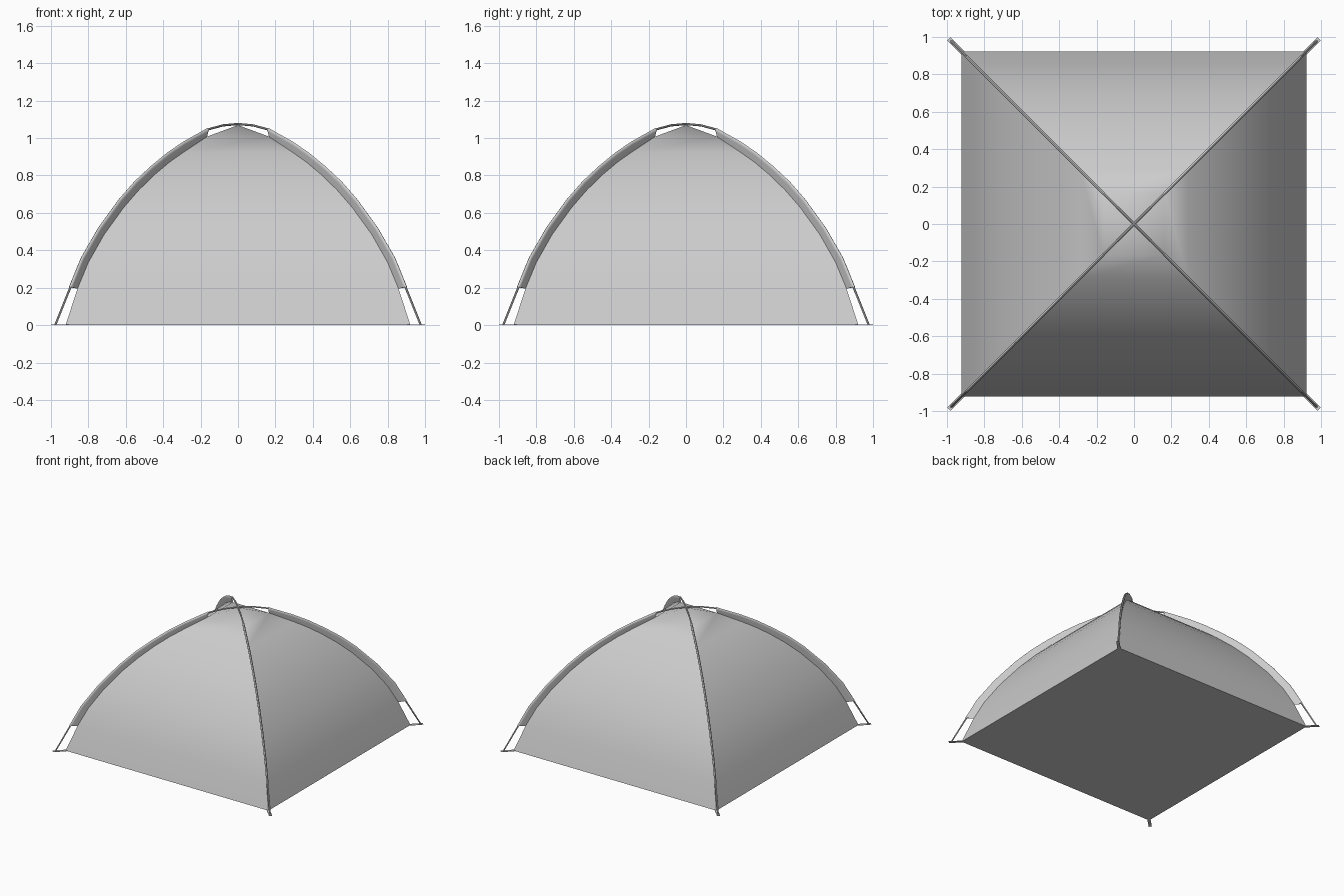
import bpy, bmesh, math
from mathutils import Vector

if "Cube" in bpy.data.objects:
    bpy.data.objects.remove(bpy.data.objects["Cube"])

# (half width, height) of the canopy corner seam, and of the pole above it
SEAM = [(0.922, 0), (0.858, 0.195), (0.80, 0.335), (0.715, 0.485), (0.61, 0.63),
        (0.53, 0.722), (0.445, 0.805), (0.365, 0.872), (0.29, 0.925), (0.165, 1.008), (0, 1.069)]
POLE = [(0.977, 0), (0.896, 0.203), (0.834, 0.355), (0.742, 0.515), (0.632, 0.667),
        (0.548, 0.763), (0.46, 0.845), (0.375, 0.915), (0.292, 0.972), (0.162, 1.046),
        (0.08, 1.068), (0, 1.075)]
CORNERS = [(1, -1), (1, 1), (-1, 1), (-1, -1)]


def finish(name, bm, angle=40):
    bmesh.ops.remove_doubles(bm, verts=bm.verts, dist=1e-5)
    bmesh.ops.recalc_face_normals(bm, faces=bm.faces)
    me = bpy.data.meshes.new(name)
    bm.to_mesh(me)
    bm.free()
    ob = bpy.data.objects.new(name, me)
    bpy.context.collection.objects.link(ob)
    bpy.ops.object.select_all(action='DESELECT')
    ob.select_set(True)
    bpy.context.view_layer.objects.active = ob
    bpy.ops.object.shade_smooth_by_angle(angle=math.radians(angle))
    return ob


def bridge(bm, a, b, closed=True):
    n = len(a)
    for i in range(n if closed else n - 1):
        j = (i + 1) % n
        bm.faces.new((a[i], a[j], b[j], b[i]))


# canopy: stacked square rings up to a peak, with the floor closed
bm = bmesh.new()
rings = [[bm.verts.new((sx * w, sy * w, z)) for sx, sy in CORNERS] for w, z in SEAM[:-1]]
for a, b in zip(rings, rings[1:]):
    bridge(bm, a, b)
peak = bm.verts.new((0, 0, SEAM[-1][1]))
for i in range(4):
    bm.faces.new((rings[-1][i], rings[-1][(i + 1) % 4], peak))
bm.faces.new(rings[0][::-1])
finish("canopy", bm)

# two crossing bent poles
for k, s in enumerate((1, -1)):
    path = [(w, z) for w, z in POLE] + [(-w, z) for w, z in POLE[-2::-1]]
    side = Vector((-s, 1, 0)).normalized()
    bm = bmesh.new()
    loops = []
    for i, (w, z) in enumerate(path):
        p, q = path[max(i - 1, 0)], path[min(i + 1, len(path) - 1)]
        tan = Vector((q[0] - p[0], s * (q[0] - p[0]), q[1] - p[1])).normalized()
        up = side.cross(tan)
        c = Vector((w, s * w, z))
        ring = []
        for j in range(8):
            t = math.tau * j / 8
            v = c + 0.006 * (math.cos(t) * side + math.sin(t) * up)
            v.z = max(v.z, 0)
            ring.append(bm.verts.new(v))
        loops.append(ring)
    for a, b in zip(loops, loops[1:]):
        bridge(bm, a, b)
    bm.faces.new(loops[0])
    bm.faces.new(loops[-1][::-1])
    finish(f"pole_{k + 1}", bm)

# teardrop fabric sleeves joining each seam to its pole, and flat corner straps
for k, (sx, sy) in enumerate(CORNERS):
    side = Vector((-sy, sx, 0)).normalized()
    bm = bmesh.new()
    rows = []
    for (w0, z0), (w1, z1) in zip(SEAM[1:-1], POLE[1:-2]):
        a = Vector((sx * w0, sy * w0, z0))
        b = Vector((sx * w1, sy * w1, z1))
        d = (b - a).normalized() * 0.009
        profile = [a, b - d + side * 0.007, b + side * 0.008, b + d * 0.7 + side * 0.005,
                   b + d, b + d * 0.7 - side * 0.005, b - side * 0.008, b - d - side * 0.007]
        rows.append([bm.verts.new(p) for p in profile])
    for a, b in zip(rows, rows[1:]):
        bridge(bm, a, b)
    finish(f"pole_sleeve_{k + 1}", bm, 50)

    bm = bmesh.new()
    pts = []
    for w, h in ((0.91, 1), (0.99, 1), (0.99, -1), (0.91, -1)):
        pts.append(Vector((sx * w, sy * w, 0)) + side * 0.012 * h)
    low = [bm.verts.new(p) for p in pts]
    top = [bm.verts.new(p + Vector((0, 0, 0.003))) for p in pts]
    bridge(bm, low, top)
    bm.faces.new(low[::-1])
    bm.faces.new(top)
    finish(f"corner_strap_{k + 1}", bm)
